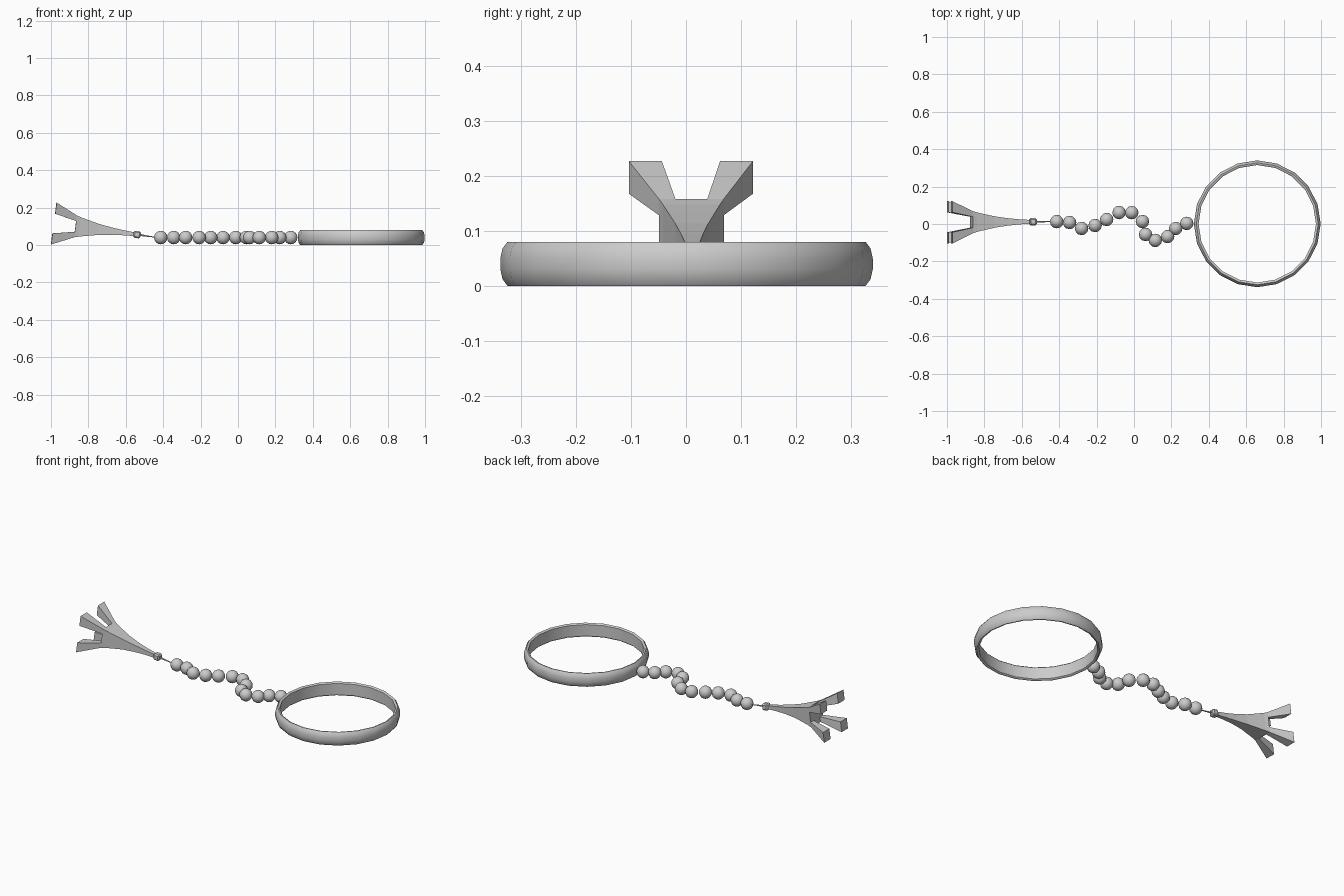
import bpy, bmesh, math
from mathutils import Vector, Matrix

if "Cube" in bpy.data.objects:
    bpy.data.objects.remove(bpy.data.objects["Cube"])


def finish(name, bm, smooth=None):
    bmesh.ops.recalc_face_normals(bm, faces=bm.faces)
    me = bpy.data.meshes.new(name)
    bm.to_mesh(me)
    bm.free()
    ob = bpy.data.objects.new(name, me)
    bpy.context.collection.objects.link(ob)
    if smooth:
        bpy.ops.object.select_all(action='DESELECT')
        ob.select_set(True)
        bpy.context.view_layer.objects.active = ob
        bpy.ops.object.shade_smooth_by_angle(angle=math.radians(smooth))
    return ob


# Ring: closed band profile swept round 20 sides
profile = [(.314, .006), (.319, .001), (.326, 0), (.335, .012), (.339, .03), (.339, .05),
           (.335, .068), (.326, .08), (.319, .079), (.314, .074)]
N, P = 20, len(profile)
bm = bmesh.new()
rows = []
for i in range(N):
    a = 2 * math.pi * i / N
    rows.append([bm.verts.new((.659 + r * math.cos(a), .001 + r * math.sin(a), z)) for r, z in profile])
for i in range(N):
    p, q = rows[i], rows[(i + 1) % N]
    for j in range(P):
        k = (j + 1) % P
        bm.faces.new((p[j], q[j], q[k], p[k]))
finish("key_ring", bm, 40)

# Bead chain
beads = [(-.413, .013), (-.344, .008), (-.280, -.024), (-.208, -.008), (-.146, .024),
         (-.080, .061), (-.012, .061), (.045, .013), (.062, -.056), (.114, -.088),
         (.180, -.067), (.223, -.024), (.282, .003)]
for i, (x, y) in enumerate(beads):
    bm = bmesh.new()
    bmesh.ops.create_uvsphere(bm, u_segments=12, v_segments=8, radius=.036,
                              matrix=Matrix.Translation((x, y, .04)))
    finish(f"chain_bead_{i + 1}", bm, 50)

# Tilted axis of the tower, from the feet to the tip
base, tip = Vector((-.985, .009, .115)), Vector((-.54, .012, .056))
w = (tip - base).normalized()
v = Vector((0, 1, 0))
v = (v - w * v.dot(w)).normalized()
frame = Matrix((v.cross(w), v, w)).transposed().to_4x4()
frame.translation = base


def loft(bm, sections):
    """Square sections: (height, (x0, x1), (y0, y1)) joined into a closed solid."""
    loops = []
    for h, (a, b), (c, d) in sections:
        loops.append([bm.verts.new((x, y, h)) for x, y in ((a, c), (b, c), (b, d), (a, d))])
    for p, q in zip(loops, loops[1:]):
        for j in range(4):
            bm.faces.new((p[j], p[(j + 1) % 4], q[(j + 1) % 4], q[j]))
    bm.faces.new(loops[0])
    bm.faces.new(loops[-1])


# Tower body: concave square taper
bm = bmesh.new()
loft(bm, [(h, (-s, s), (-s, s)) for h, s in
          ((.117, .059), (.14, .052), (.18, .043), (.24, .030), (.31, .020), (.37, .014), (.445, .009))])
bm.transform(frame)
finish("tower_body", bm)

# Four splayed legs
for i, (sx, sy) in enumerate(((1, 1), (1, -1), (-1, 1), (-1, -1))):
    bm = bmesh.new()
    loft(bm, [(h, (sx * n, sx * o), (sy * n, sy * o)) for h, n, o in
              ((0, .053, .113), (.117, .029, .059))])
    bm.transform(frame)
    finish(f"tower_leg_{i + 1}", bm)

# Chamfered cap at the tip
bm = bmesh.new()
bmesh.ops.create_cube(bm, size=.038)
bmesh.ops.bevel(bm, geom=bm.edges[:], offset=.007, segments=1, affect='EDGES')
bm.transform(Matrix.Translation(tip) @ frame.to_3x3().to_4x4())
finish("tip_cap", bm)

# Thin spike from the cap towards the chain
end = Vector((-.445, .013, .042))
d = end - tip
bm = bmesh.new()
bmesh.ops.create_cone(bm, cap_ends=True, segments=8, radius1=.006, radius2=.002, depth=d.length)
bm.transform(Matrix.Translation((tip + end) / 2) @ d.to_track_quat('Z', 'Y').to_matrix().to_4x4())
finish("tip_spike", bm)
